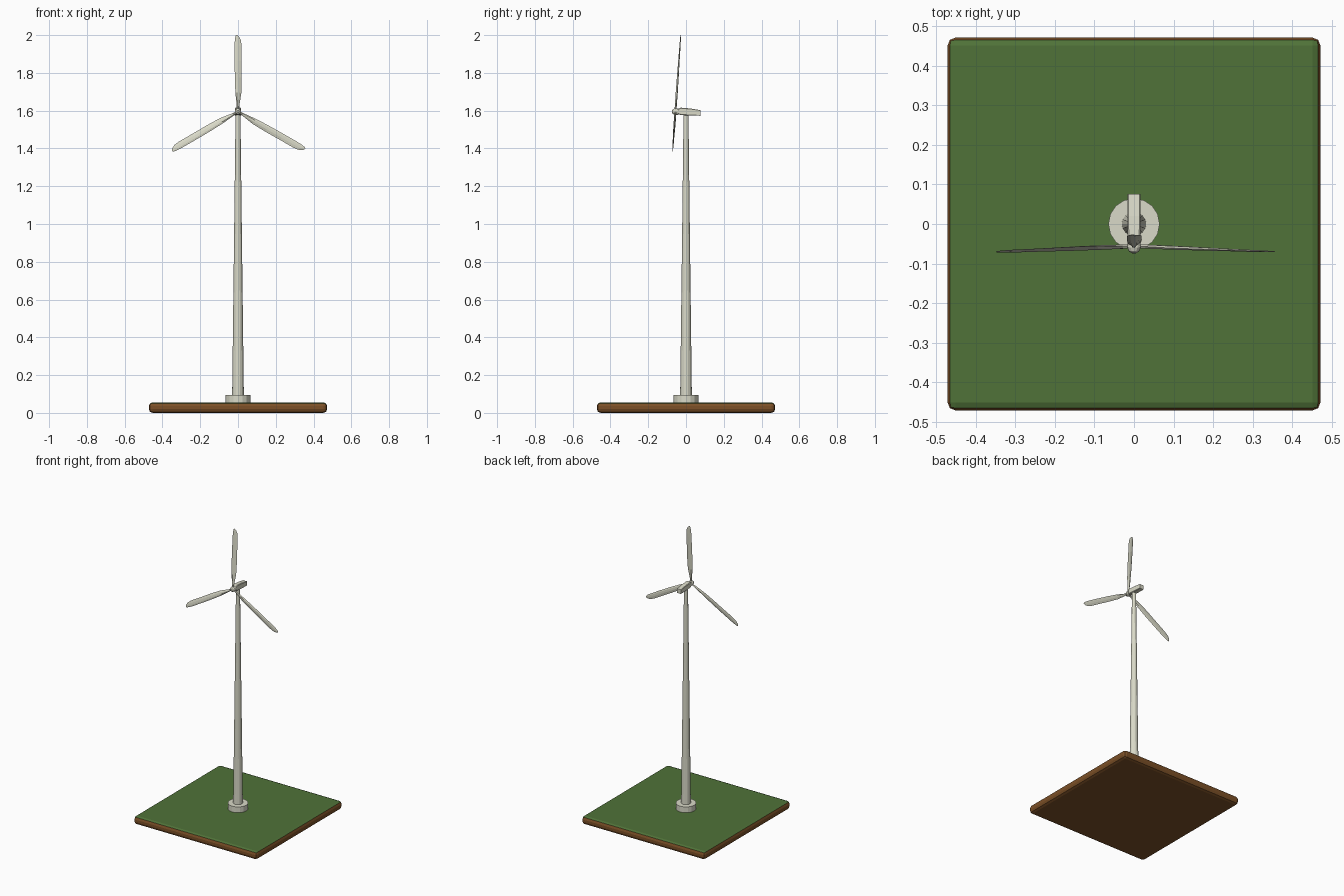
import bpy, bmesh, math
from mathutils import Matrix, Vector

if "Cube" in bpy.data.objects:
    bpy.data.objects.remove(bpy.data.objects["Cube"])


def material(name, color):
    m = bpy.data.materials.new(name)
    m.diffuse_color = (*color, 1)
    m.use_nodes = True
    m.node_tree.nodes["Principled BSDF"].inputs["Base Color"].default_value = m.diffuse_color
    return m


CREAM = material("cream_paint", (0.70, 0.70, 0.58))
GRASS = material("grass", (0.08, 0.17, 0.04))
EARTH = material("earth", (0.20, 0.08, 0.02))


def finish(name, bm, *mats):
    bmesh.ops.recalc_face_normals(bm, faces=bm.faces[:])
    me = bpy.data.meshes.new(name)
    bm.to_mesh(me)
    bm.free()
    for m in mats:
        me.materials.append(m)
    ob = bpy.data.objects.new(name, me)
    bpy.context.collection.objects.link(ob)
    return ob


def loft(name, rings, transform=Matrix()):
    """Skin a list of equal-length point rings and cap both ends."""
    bm = bmesh.new()
    loops = [[bm.verts.new(transform @ Vector(p)) for p in r] for r in rings]
    for a, b in zip(loops, loops[1:]):
        for i in range(len(a)):
            j = (i + 1) % len(a)
            bm.faces.new((a[i], a[j], b[j], b[i]))
    bm.faces.new(loops[0])
    bm.faces.new(loops[-1])
    return finish(name, bm, CREAM)


def circle(r, z, n=16):
    return [(r * math.cos(math.tau * i / n), r * math.sin(math.tau * i / n), z)
            for i in range(n)]


# Ground slab: rounded box, grass on the upward faces
bm = bmesh.new()
bmesh.ops.create_cube(bm, size=1, matrix=Matrix.Translation((0, 0, 0.028))
                      @ Matrix.Diagonal((0.944, 0.944, 0.056, 1)))
bmesh.ops.bevel(bm, geom=bm.edges[:], offset=0.02, segments=2, profile=0.5, affect='EDGES')
bm.normal_update()
for f in bm.faces:
    f.material_index = 0 if f.normal.z > 0.7 else 1
finish("ground_slab", bm, GRASS, EARTH)

# Footing and tapered tower
loft("footing", [circle(0.065, 0.05), circle(0.065, 0.096)])
loft("tower", [circle(0.031, 0.09), circle(0.022, 0.83), circle(0.013, 1.58)])

# Rotor frame: tilted back a few degrees about the hub
HUB = Matrix.Translation((0, -0.056, 1.595)) @ Matrix.Rotation(math.radians(-4), 4, 'X')


# Nacelle: chamfered box sections along y (half width, bottom, top)
def box_ring(y, w, lo, hi, c):
    return [(-w + c, y, lo), (w - c, y, lo), (w, y, lo + c), (w, y, hi - c),
            (w - c, y, hi), (-w + c, y, hi), (-w, y, hi - c), (-w, y, lo + c)]


loft("nacelle", [box_ring(-0.046, 0.012, 1.583, 1.608, 0.004),
                 box_ring(-0.028, 0.017, 1.577, 1.616, 0.004),
                 box_ring(0.02, 0.017, 1.574, 1.612, 0.003),
                 box_ring(0.076, 0.016, 1.573, 1.603, 0.002)])

# Hub with rounded nose pointing to the front
to_front = HUB @ Matrix.Rotation(math.radians(90), 4, 'X')
loft("hub", [circle(r, z, 12) for r, z in
             [(0.016, -0.016), (0.017, 0.004), (0.013, 0.013), (0.006, 0.018)]], to_front)

# Blades: six-sided aerofoil sections (height, left edge, right edge, thickness, twist)
STATIONS = [(0.005, -0.006, 0.006, 0.010, 0), (0.03, -0.007, 0.007, 0.010, 5),
            (0.10, -0.014, 0.018, 0.009, 10), (0.18, -0.017, 0.020, 0.008, 8),
            (0.27, -0.018, 0.019, 0.006, 6), (0.35, -0.018, 0.019, 0.005, 5),
            (0.38, -0.017, 0.015, 0.004, 4), (0.398, -0.014, 0.006, 0.003, 3),
            (0.406, -0.011, -0.004, 0.002, 3)]


def blade_ring(z, l, r, t, twist):
    rot = Matrix.Rotation(math.radians(twist), 4, 'Z')
    w, h = r - l, t / 2
    pts = [(l, 0), (l + w * 0.25, -h), (l + w * 0.6, -h),
           (r, 0), (l + w * 0.6, h), (l + w * 0.25, h)]
    return [rot @ Vector((x, y, z)) for x, y in pts]


for k in range(3):
    spin = Matrix.Rotation(math.radians(120 * k), 4, 'Y')
    loft(f"blade_{k + 1}", [blade_ring(*s) for s in STATIONS], HUB @ spin)
